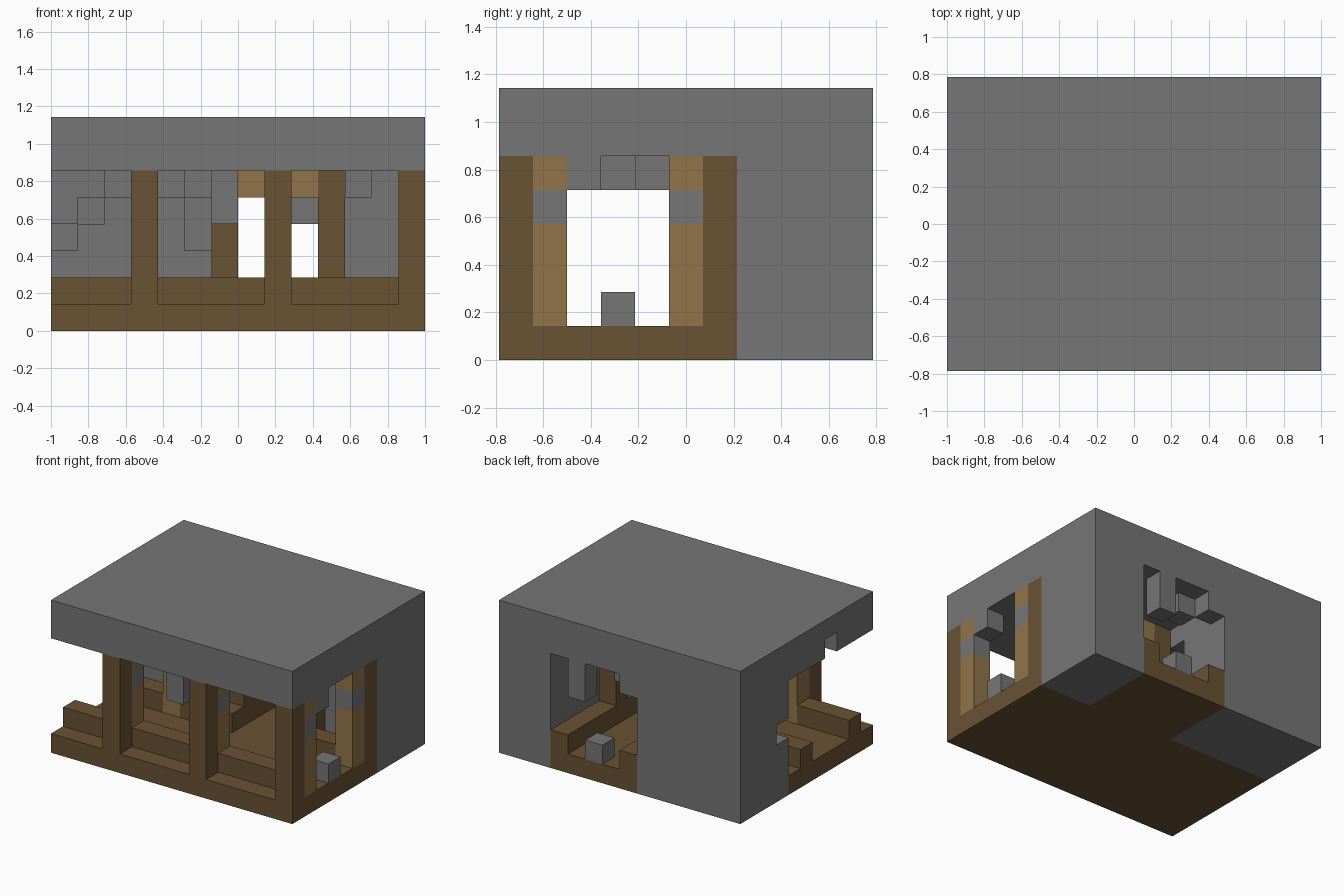
import bpy, bmesh
from mathutils import Vector
from itertools import product

if "Cube" in bpy.data.objects:
    bpy.data.objects.remove(bpy.data.objects["Cube"], do_unlink=True)

U = 1 / 7                                # edge length of one block
ORIGIN = Vector((-7, -5.5, 0))           # grid corner, in blocks


def material(name, rgb):
    m = bpy.data.materials.new(name)
    m.use_nodes = True
    m.diffuse_color = (*rgb, 1)
    m.node_tree.nodes["Principled BSDF"].inputs["Base Color"].default_value = (*rgb, 1)
    return m


STONE = material("stone grey", (0.18, 0.18, 0.18))
DARK = material("dark wood", (0.141, 0.084, 0.034))
LIGHT = material("light wood", (0.287, 0.178, 0.069))


def block(x, y, z):
    """Cells of a box; each argument is a cell index or a (first, last) pair."""
    spans = [(a, a) if isinstance(a, int) else a for a in (x, y, z)]
    return set(product(*(range(a, b + 1) for a, b in spans)))


def union(*sets):
    return set().union(*sets)


parts = {}

# Stone roof slab with a chipped edge
parts["roof"] = (block((0, 13), (0, 10), (6, 7)) - block(0, 3, 6), STONE)

# Solid rock either side of the rear passage, with small hollows
hollows = union(block(0, 7, 3), block(1, 7, 4), block(2, 7, 5), block(5, 7, (3, 4)))
parts["left_rock_wall"] = (block((11, 13), (7, 10), (0, 5)), STONE)
parts["right_rock_wall"] = (block((0, 5), (7, 10), (0, 5)) - hollows, STONE)

# Plank floor of the main tunnel and of the rear passage
parts["floor"] = (union(block((0, 13), (0, 6), 0), block((6, 10), (7, 10), 0)), DARK)

# Support frames: outer posts with lighter inner logs
posts, logs, bands = set(), set(), set()
for i, rows in ((3, ((0, 1), (6, 5))), (8, ((0, 1),)), (13, ((0, 1), (6, 5)))):
    for outer, inner in rows:
        posts |= block(i, outer, (1, 5))
        logs |= block(i, inner, (1, 5))
        bands |= block(i, inner, 4)
parts["frame_posts"] = (posts, DARK)
parts["frame_logs"] = (logs, LIGHT)

# Posts and corbels at the mouth of the rear passage
parts["passage_posts"] = (union(*(block(i, 6, (2, 5)) for i in (6, 10))), DARK)
parts["passage_corbels"] = (union(*(block(i, 6, 5) for i in (7, 9))), LIGHT)

# Low kerb beams lining both tunnels
kerbs = union(block((0, 13), 1, 1), block((0, 6), 5, 1), block((10, 13), 5, 1),
              block(6, (5, 10), 1), block(10, (5, 10), 1))
parts["kerb_beams"] = (kerbs - logs, DARK)

# Rocks hanging from the ceiling
parts["hanging_rocks"] = (union(
    block(6, 1, (4, 5)), block(9, 10, (4, 5)), block(6, 10, 5), block(7, 9, 5),
    block(13, 2, 5), block(11, 4, 5), block(4, 3, 5), block(5, 4, 5)), STONE)

# Loose stones on the floor at the two tunnel ends
parts["floor_stones"] = (union(block(13, 3, 1), block(8, 10, 1)), STONE)

solid = union(*(cells for cells, _ in parts.values()))


def build(name, cells, mat):
    """Mesh the outer faces of a set of cells."""
    bm = bmesh.new()
    for cell in sorted(cells):
        for axis, side in product(range(3), (0, 1)):
            near = list(cell)
            near[axis] += 2 * side - 1
            if tuple(near) in solid:
                continue
            b, c = (axis + 1) % 3, (axis + 2) % 3
            ring = []
            for s, t in ((0, 0), (1, 0), (1, 1), (0, 1)):
                p = Vector(cell)
                p[axis] += side
                p[b] += s
                p[c] += t
                ring.append(bm.verts.new((p + ORIGIN) * U))
            face = bm.faces.new(ring if side else ring[::-1])
            face.material_index = 1 if cell in bands else 0
    bmesh.ops.remove_doubles(bm, verts=bm.verts, dist=U / 100)
    mesh = bpy.data.meshes.new(name)
    bm.to_mesh(mesh)
    bm.free()
    mesh.materials.append(mat)
    if cells & bands:
        mesh.materials.append(STONE)     # stone band around each log
    bpy.context.collection.objects.link(bpy.data.objects.new(name, mesh))


for part_name, (part_cells, part_mat) in parts.items():
    build(part_name, part_cells, part_mat)
